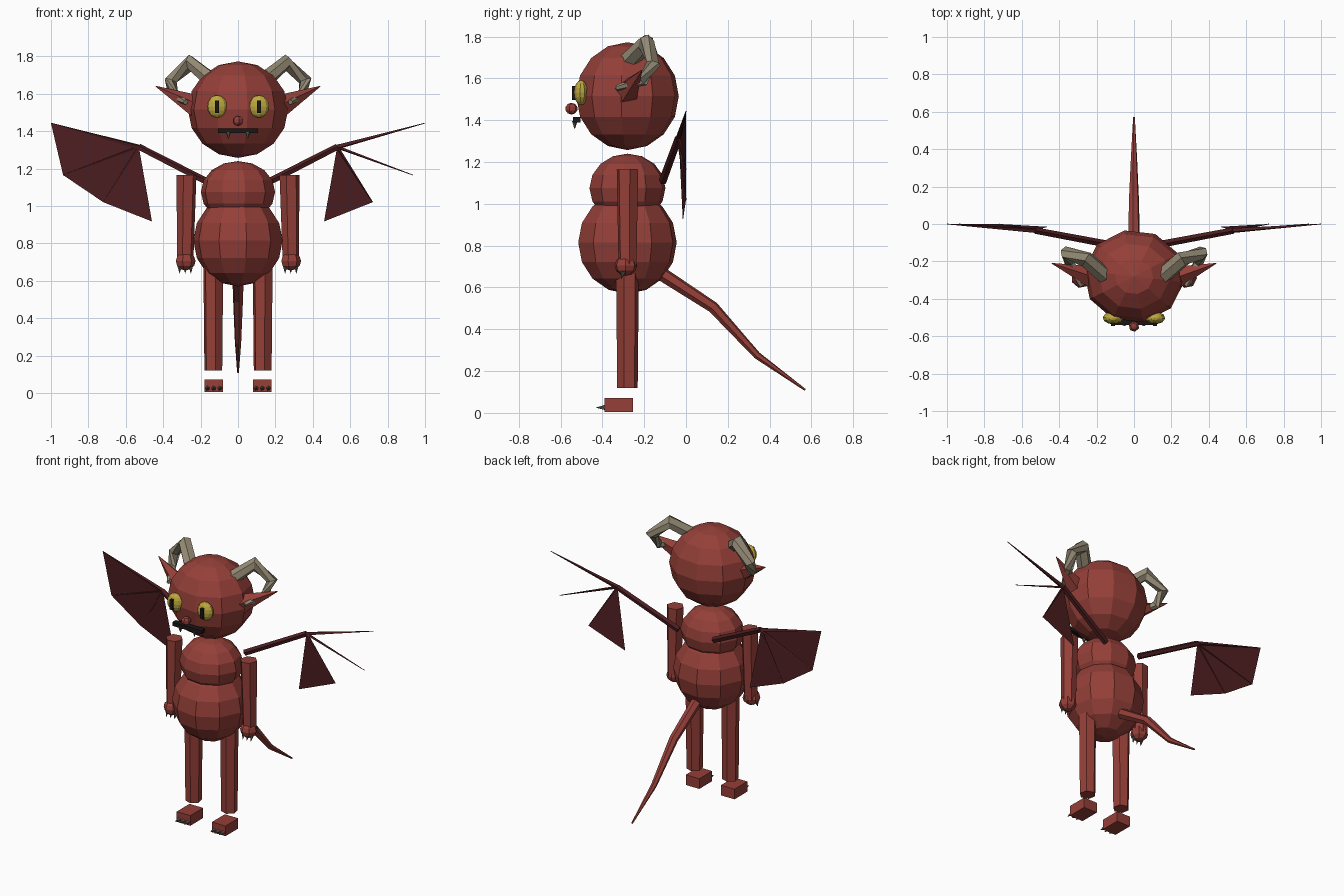
import bpy, bmesh, math
from mathutils import Vector, Matrix

cube = bpy.data.objects.get("Cube")
if cube:
    bpy.data.objects.remove(cube)


def material(name, rgb):
    m = bpy.data.materials.new(name)
    m.use_nodes = True
    m.diffuse_color = (*rgb, 1)
    m.node_tree.nodes["Principled BSDF"].inputs["Base Color"].default_value = (*rgb, 1)
    return m


RED = material("red_skin", (0.30, 0.05, 0.04))
WING = material("dark_wing", (0.075, 0.013, 0.015))
HORN = material("horn_taupe", (0.30, 0.26, 0.18))
YELLOW = material("eye_yellow", (0.52, 0.40, 0.05))
CLAW = material("claw_grey", (0.10, 0.10, 0.08))
BLACK = material("black", (0.01, 0.008, 0.008))


def finish(name, bm, mat):
    bmesh.ops.recalc_face_normals(bm, faces=bm.faces)
    me = bpy.data.meshes.new(name)
    bm.to_mesh(me)
    bm.free()
    me.materials.append(mat)
    ob = bpy.data.objects.new(name, me)
    bpy.context.collection.objects.link(ob)
    return ob


def ball(name, centre, radii, mat, segs=10, rings=8, turn=11):
    bm = bmesh.new()
    bmesh.ops.create_uvsphere(bm, u_segments=segs, v_segments=rings, radius=1)
    bm.transform(Matrix.Translation(centre) @ Matrix.Diagonal((*radii, 1))
                 @ Matrix.Rotation(math.radians(turn), 4, 'Z'))
    return finish(name, bm, mat)


def box(name, centre, size, mat):
    bm = bmesh.new()
    bmesh.ops.create_cube(bm, size=1)
    bm.transform(Matrix.Translation(centre) @ Matrix.Diagonal((*size, 1)))
    return finish(name, bm, mat)


def tube(name, points, radii, mat, sides=6):
    """Faceted tube along a path, tapered by a radius per point."""
    pts = [Vector(p) for p in points]
    bm = bmesh.new()
    loops = []
    for i, p in enumerate(pts):
        a, b = pts[max(i - 1, 0)], pts[min(i + 1, len(pts) - 1)]
        d = (p - a).normalized() + (b - p).normalized()
        rot = d.to_track_quat('Z', 'Y')
        ring = []
        for k in range(sides):
            t = 2 * math.pi * (k + 0.3) / sides
            ring.append(bm.verts.new(p + rot @ Vector((math.cos(t), math.sin(t), 0)) * radii[i]))
        loops.append(ring)
    for lo, hi in zip(loops, loops[1:]):
        for k in range(sides):
            n = (k + 1) % sides
            bm.faces.new((lo[k], lo[n], hi[n], hi[k]))
    bm.faces.new(loops[0][::-1])
    bm.faces.new(loops[-1])
    return finish(name, bm, mat)


# Head and torso
MID = -0.28
ball("head", (0, MID, 1.515), (0.27, 0.25, 0.258), RED)
ball("chest", (0, MID, 1.075), (0.20, 0.185, 0.165), RED)
ball("belly", (0, MID, 0.815), (0.24, 0.24, 0.245), RED)

# Face
ball("nose", (0, -0.548, 1.455), (0.03, 0.03, 0.028), RED, 6, 5)
box("mouth", (0, -0.522, 1.402), (0.215, 0.036, 0.025), BLACK)

# Tail
tube("tail", [(0, -0.14, 0.68), (0, 0.13, 0.505), (0, 0.34, 0.275), (0, 0.57, 0.11)],
     [0.034, 0.028, 0.018, 0.005], RED)

for s, side in ((1, "left_"), (-1, "right_")):
    def mx(*pts):
        return [(s * x, y, z) for x, y, z in pts]

    # Eyes and teeth
    ball(side + "eye", (s * 0.112, -0.502, 1.532), (0.055, 0.034, 0.06), YELLOW, 10, 8)
    box(side + "pupil", (s * 0.112, -0.535, 1.53), (0.02, 0.022, 0.066), BLACK)
    tube(side + "tooth", mx((0.052, -0.533, 1.395), (0.052, -0.533, 1.36)),
         [0.014, 0.002], CLAW, 5)

    # Ears and curled horns
    tube(side + "ear", mx((0.22, -0.285, 1.53), (0.44, -0.21, 1.64)), [0.065, 0.002], RED, 5)
    tube(side + "horn", mx((0.14, -0.29, 1.67), (0.255, -0.19, 1.765), (0.36, -0.155, 1.67),
                           (0.345, -0.205, 1.59), (0.28, -0.33, 1.555)),
         [0.045, 0.045, 0.036, 0.028, 0.014], HORN)

    # Arm, hand and claws
    tube(side + "arm", mx((0.275, MID, 1.165), (0.283, MID, 0.70)), [0.054, 0.045], RED)
    ball(side + "hand", (s * 0.282, -0.288, 0.705), (0.055, 0.055, 0.05), RED, 7, 6)
    for i in (-1, 0, 1):
        x = 0.282 + i * 0.03
        tube(side + "finger_claw", mx((x, -0.30, 0.675), (x, -0.31, 0.64)),
             [0.012, 0.001], CLAW, 5)

    # Leg, foot and claws
    tube(side + "leg", mx((0.132, MID, 0.70), (0.132, MID, 0.12)), [0.056, 0.05], RED)
    box(side + "foot", (s * 0.13, -0.322, 0.038), (0.10, 0.135, 0.068), RED)
    for i in (-1, 0, 1):
        x = 0.13 + i * 0.033
        tube(side + "toe_claw", mx((x, -0.385, 0.025), (x, -0.43, 0.025)),
             [0.014, 0.001], CLAW, 5)

    # Wing bones
    joint = (0.53, -0.035, 1.315)
    tips = [(1.0, 0.0, 1.443), (0.935, 0.0, 1.165), (0.72, 0.0, 1.02), (0.46, -0.015, 0.917)]
    tube(side + "wing_arm", mx((0.13, -0.11, 1.11), joint), [0.02, 0.018], WING, 5)
    for n, tip in enumerate(tips[:3], 1):
        tube(side + "wing_finger_%d" % n, mx(joint, tip), [0.014 if n == 1 else 0.009, 0.002], WING, 4)

    # Wing membrane: the left wing keeps only its innermost panel
    bm = bmesh.new()
    hub, *ends = [bm.verts.new(p) for p in mx(joint, *(tips if s < 0 else tips[2:]))]
    for a, b in zip(ends, ends[1:]):
        bm.faces.new((hub, a, b))
    finish(side + "wing_membrane", bm, WING)
